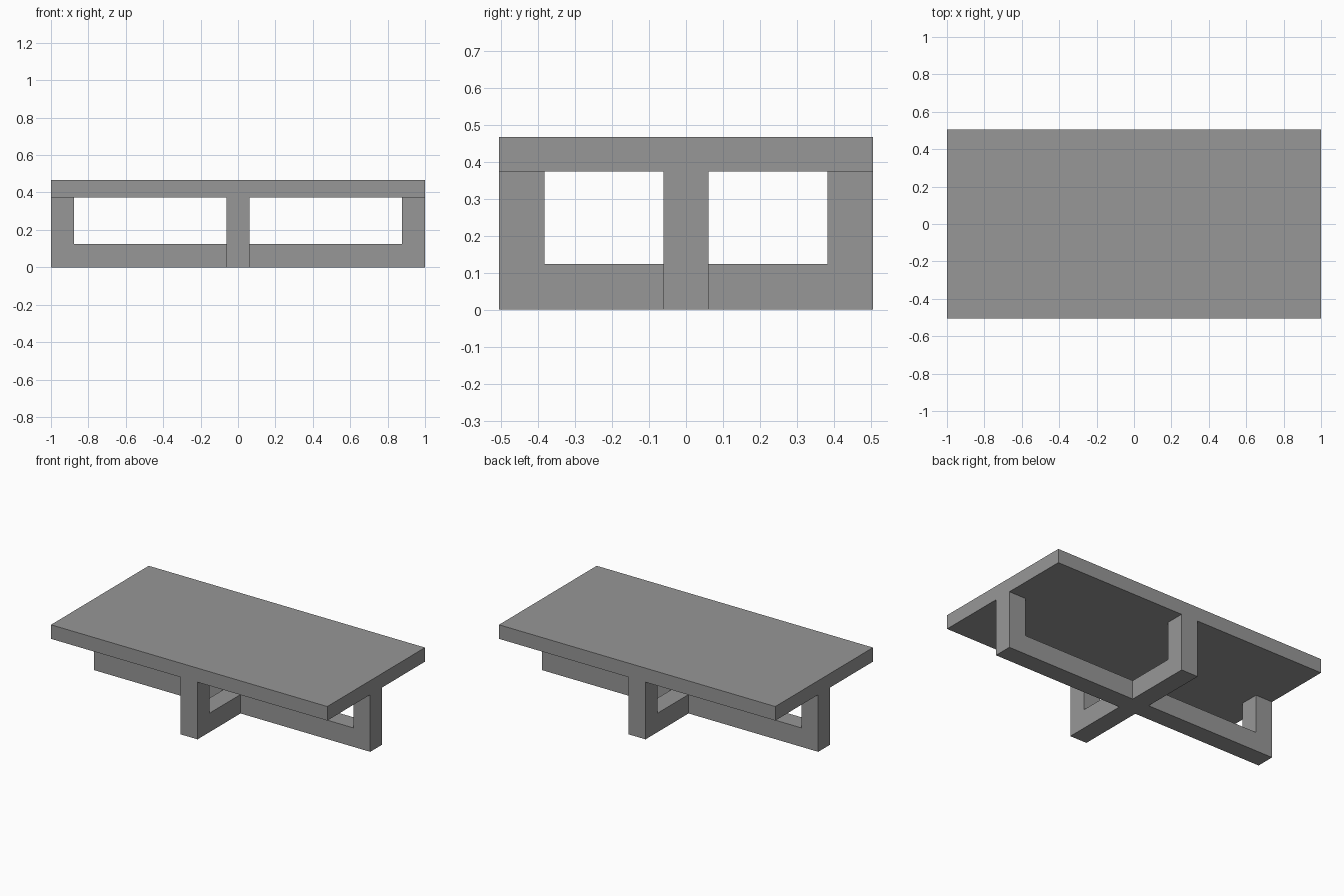
import bpy
import bmesh
from mathutils import Vector

cube = bpy.data.objects.get("Cube")
if cube:
    bpy.data.objects.remove(cube, do_unlink=True)

HALF_X, HALF_Y = 1.0, 0.505     # table half sizes
BEAM = 0.122                    # width of rails and legs
RAIL_H, LEG_H, TOP_H = 0.124, 0.374, 0.466

grey = bpy.data.materials.new("mid grey")
grey.use_nodes = True
colour = (0.31, 0.31, 0.31, 1)
grey.diffuse_color = colour
grey.node_tree.nodes["Principled BSDF"].inputs["Base Color"].default_value = colour


def finish(bm, name):
    bmesh.ops.recalc_face_normals(bm, faces=bm.faces)
    mesh = bpy.data.meshes.new(name)
    bm.to_mesh(mesh)
    bm.free()
    mesh.materials.append(grey)
    obj = bpy.data.objects.new(name, mesh)
    bpy.context.collection.objects.link(obj)
    return obj


def plan_face(bm, x0, x1, y0, y1):
    corners = [(x0, y0), (x1, y0), (x1, y1), (x0, y1)]
    return bm.faces.new([bm.verts.new((x, y, 0)) for x, y in corners])


def raise_faces(bm, faces, height):
    """Extrude faces upward and return the new upper faces."""
    new = bmesh.ops.extrude_face_region(bm, geom=faces)["geom"]
    verts = [g for g in new if isinstance(g, bmesh.types.BMVert)]
    bmesh.ops.translate(bm, verts=verts, vec=Vector((0, 0, height)))
    return [g for g in new if isinstance(g, bmesh.types.BMFace)]


# Crossed base: rails laid out as a plus, with an upright leg at each end
bm = bmesh.new()
h = BEAM / 2
plan_face(bm, -h, h, -h, h)
for s in (-1, 1):
    for near, far in ((h, HALF_X - BEAM), (HALF_X - BEAM, HALF_X)):
        plan_face(bm, *sorted((s * near, s * far)), -h, h)
    for near, far in ((h, HALF_Y - BEAM), (HALF_Y - BEAM, HALF_Y)):
        plan_face(bm, -h, h, *sorted((s * near, s * far)))
bmesh.ops.remove_doubles(bm, verts=bm.verts, dist=0.0001)
bottom = list(bm.faces)
upper = raise_faces(bm, bottom, RAIL_H)
leg_tops = []
for face in upper:
    c = face.calc_center_median()
    if abs(c.x) > HALF_X - BEAM or abs(c.y) > HALF_Y - BEAM:
        leg_tops.append(face)
raise_faces(bm, leg_tops, LEG_H - RAIL_H)
# Merge the flat patches into clean planar faces
bmesh.ops.dissolve_limit(bm, angle_limit=0.01, verts=bm.verts, edges=bm.edges)
finish(bm, "crossed_base")

# Tabletop slab
bm = bmesh.new()
slab = plan_face(bm, -HALF_X, HALF_X, -HALF_Y, HALF_Y)
raise_faces(bm, [slab], TOP_H - LEG_H)
top = finish(bm, "tabletop")
top.location.z = LEG_H
